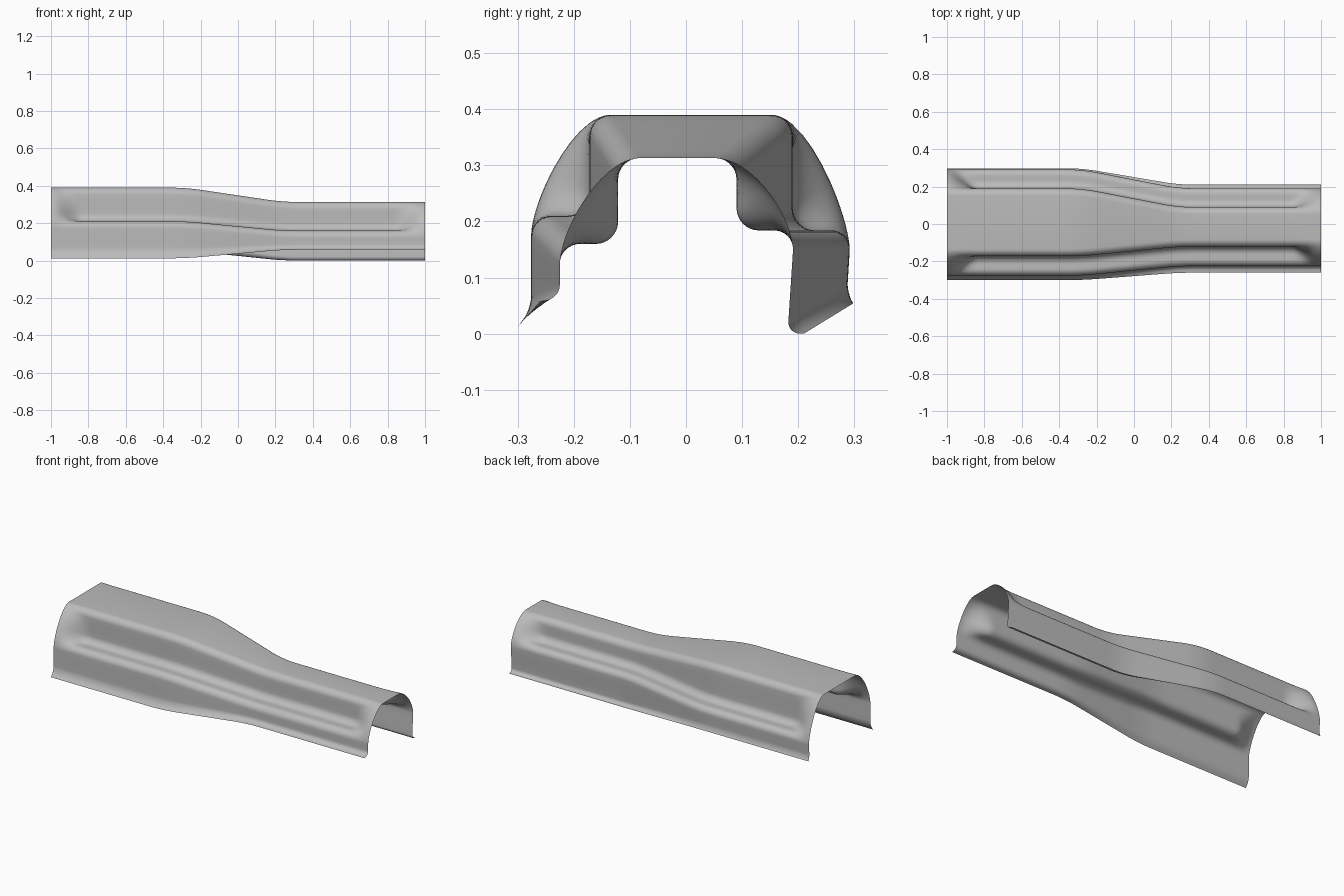
import bpy
from mathutils import Vector

if "Cube" in bpy.data.objects:
    bpy.data.objects.remove(bpy.data.objects["Cube"])

# Section sizes for each side at the wide and narrow ends:
# roof height, rib wall, ledge height, outer wall, foot bend (out, up), lip (out, up)
FRONT = ((0.39, 0.172, 0.21, 0.276, 0.276, 0.045, 0.30, 0.012),
         (0.313, 0.121, 0.16, 0.225, 0.225, 0.064, 0.26, 0.058))
BACK = ((0.39, 0.19, 0.184, 0.294, 0.287, 0.072, 0.298, 0.054),
        (0.313, 0.09, 0.184, 0.193, 0.181, 0.0, 0.21, 0.0))
RADII = (0.038, 0.04, 0.036, 0.022)
ROUND, SPAN, STATIONS = 8, 4, 120


def clamp(v):
    return max(0.0, min(1.0, v))


def taper(x):
    """Straight ramp between the two ends, with softened corners."""
    n = 9
    return sum(clamp((x + 0.16 * (k / (n - 1) - 0.5) + 0.28) / 0.52) for k in range(n)) / n


def rib_depth(x):
    """Ribs fade out at both ends of the cover."""
    t = clamp((0.995 - abs(x)) / 0.16)
    return t * t * (3 - 2 * t)


def fillet(before, corner, after, radius):
    a, b = before - corner, after - corner
    r = min(radius, a.length * 0.9, b.length * 0.9)
    a, b = corner + a.normalized() * r, corner + b.normalized() * r
    handle = 0.55
    p, q = a.lerp(corner, handle), b.lerp(corner, handle)
    return [bezier(a, p, q, b, k / ROUND) for k in range(ROUND + 1)]


def bezier(a, p, q, b, t):
    s = 1 - t
    return a * s**3 + p * (3 * s * s * t) + q * (3 * s * t * t) + b * t**3


def half_section(sizes, x):
    """One side from the roof down to the lip, as (outward, up) points."""
    t = taper(x)
    top, wall, ledge, outer, ky, kz, ly, lz = [a + (b - a) * t for a, b in zip(*sizes)]
    path = [Vector(p) for p in ((0, top), (wall, top), (wall, ledge),
                                (outer, ledge), (ky, kz), (ly, lz))]
    points, arch_end = [], 0
    for i in range(1, 5):
        arc = fillet(path[i - 1], path[i], path[i + 1], RADII[i - 1])
        if points:
            start = points[-1]
            points += [start.lerp(arc[0], k / SPAN) for k in range(1, SPAN)]
        points += arc
        if i == 3:
            arch_end = len(points) - 1
    points.append(path[-1])

    # Blend the ribbed wall towards a plain arch
    a, b = points[0].copy(), points[arch_end].copy()
    p, q = a + Vector((0.068, 0)), b + Vector((0, 0.06))
    lengths = [0.0]
    for k in range(arch_end):
        lengths.append(lengths[-1] + (points[k + 1] - points[k]).length)
    depth = rib_depth(x)
    for k in range(arch_end + 1):
        arch = bezier(a, p, q, b, lengths[k] / lengths[-1])
        points[k] = arch.lerp(points[k], depth)
    return points


# Loft the sheet along its length
verts, faces = [], []
for i in range(STATIONS + 1):
    x = -1 + 2 * i / STATIONS
    front = [(x, -p.x, p.y) for p in reversed(half_section(FRONT, x))]
    back = [(x, p.x, p.y) for p in half_section(BACK, x)]
    section = front + back
    verts += section
row = len(section)
for i in range(STATIONS):
    for j in range(row - 1):
        k = i * row + j
        faces.append((k, k + row, k + row + 1, k + 1))

mesh = bpy.data.meshes.new("tunnel_cover")
mesh.from_pydata(verts, [], faces)
mesh.update()
cover = bpy.data.objects.new("tunnel_cover", mesh)
bpy.context.collection.objects.link(cover)
for face in mesh.polygons:
    face.use_smooth = True

# Plain grey sheet metal
grey = bpy.data.materials.new("sheet_grey")
grey.use_nodes = True
colour = (0.5, 0.5, 0.5, 1)
grey.diffuse_color = colour
grey.node_tree.nodes["Principled BSDF"].inputs["Base Color"].default_value = colour
mesh.materials.append(grey)
